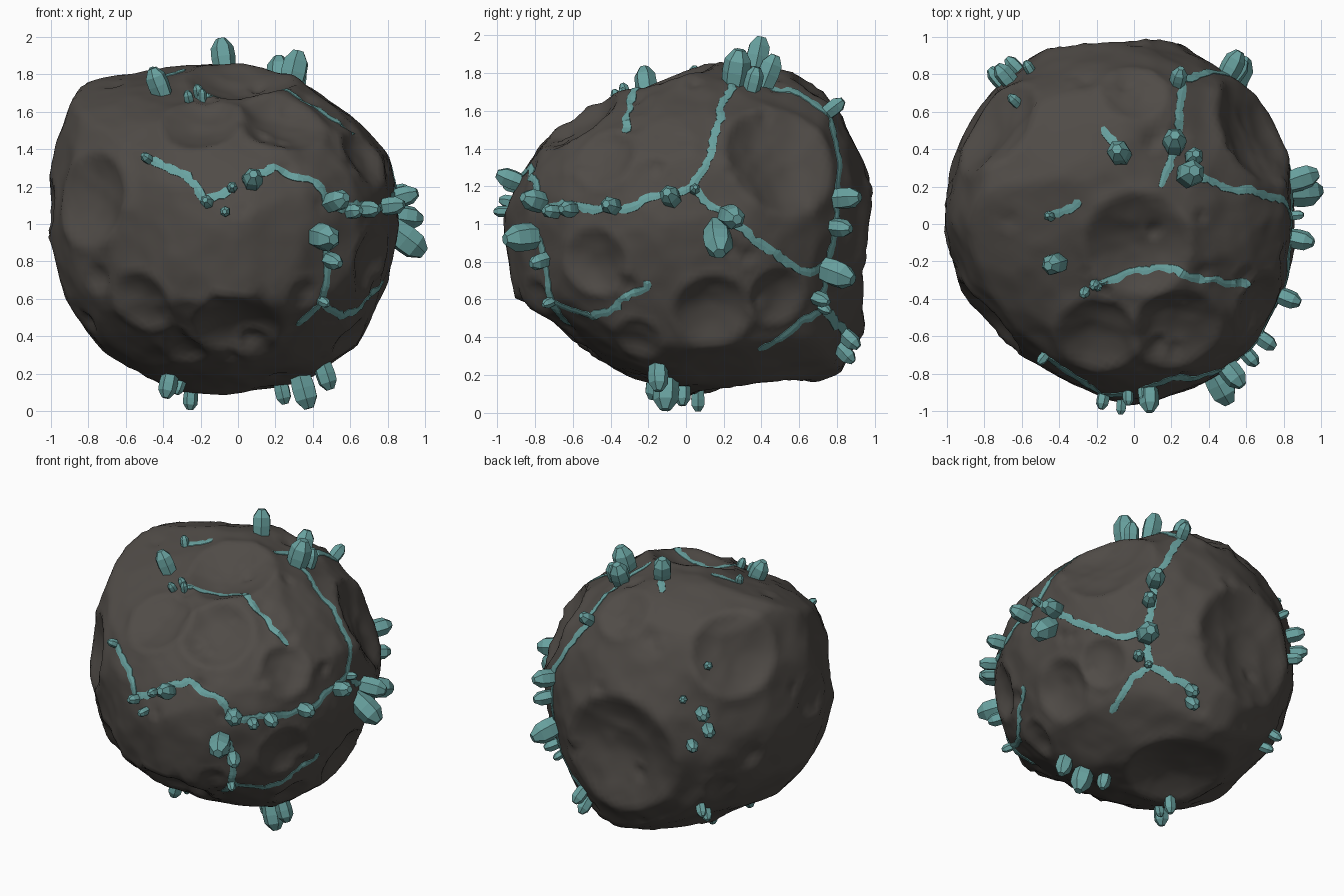
import bpy, bmesh, math, random
from mathutils import Vector, noise

if "Cube" in bpy.data.objects:
    bpy.data.objects.remove(bpy.data.objects["Cube"])

random.seed(4)
C = Vector((0, 0, 1))


def material(name, rgb):
    m = bpy.data.materials.new(name)
    m.diffuse_color = (*rgb, 1)
    m.use_nodes = True
    m.node_tree.nodes["Principled BSDF"].inputs["Base Color"].default_value = m.diffuse_color
    return m


ROCK = material("dark rock", (0.08, 0.071, 0.063))
TEAL = material("teal crystal", (0.14, 0.36, 0.35))


def direction(az, el):
    a, e = math.radians(az), math.radians(el)
    return Vector((math.cos(e) * math.cos(a), math.cos(e) * math.sin(a), math.sin(e)))


# Rock outline radii at even angles, in the front, side and top planes
def outline(radii):
    step = math.tau / len(radii)
    return [(r * math.cos(i * step), r * math.sin(i * step)) for i, r in enumerate(radii)]


FRONT = outline([.84, .86, .81, .81, .83, .92, 1.12, 1.05, 1, .98, .96, .93, .87, .89, .88, .83])
SIDE = outline([.98, .97, 1, .92, .78, .73, .79, .87, .96, .95, .83, .84, .88, .95, 1.12, 1.06])
TOP = outline([.86, .88, .91, .94, .98, 1.01, 1.01, 1.01, 1, .95, .89, .9, .95, .91, .89, .86])


def support(n):
    total = weight = 0
    for pts, i, j, k in ((FRONT, 0, 2, 1), (SIDE, 1, 2, 0), (TOP, 0, 1, 2)):
        s = math.hypot(n[i], n[j])
        if s < 1e-4:
            continue
        h = max(p[0] * n[i] + p[1] * n[j] for p in pts) / s
        w = s * s / (n[k] ** 2 + .004)
        total, weight = total + w * h, weight + w
    off_axis = 1 - max(abs(c) for c in n)
    return (1.015 + .05 * off_axis) * total / weight


# Tangent planes that wrap the rock
PLANES = []
for i in range(400):
    z = 1 - (2 * i + 1) / 400
    a, s = i * 2.399963, math.sqrt(1 - z * z)
    n = Vector((s * math.cos(a), s * math.sin(a), z))
    PLANES.append(n / support(n))


def hull(d):
    return 1 / max(n.dot(d) for n in PLANES)


# Craters: azimuth, elevation, radius
CRATERS = [(99, -10, .4), (103, -68, .33), (37, 23, .31), (213, 8, .25), (328, 24, .17), (232, -27, .18),
           (270, -38, .24), (280, 82, .28), (252, 41, .22), (292, 42, .24), (326, -13, .18), (11, -32, .2),
           (36, -25, .16), (337, -43, .13), (90, 45, .18), (145, 30, .28), (139, -23, .11), (180, 5, .16),
           (281, -50, .1), (294, -24, .1), (214, -18, .09), (150, -10, .09), (240, -50, .12)]
DENTS = []
for az, el, r in CRATERS:
    d = direction(az, el)
    DENTS.append((d * hull(d), r, .29 * r))
for i in range(50):
    d = Vector([random.gauss(0, 1) for _ in range(3)]).normalized()
    r = random.uniform(.03, .07)
    DENTS.append((d * hull(d), r, .28 * r))


def surface(d):
    d = d.normalized()
    r = hull(d)
    p = d * r
    for c, cr, depth in DENTS:
        t2 = (p - c).length_squared / (cr * cr)
        if t2 < 1:
            r += depth * (.2 * t2 * t2 - (1 - t2))  # bowl
        elif t2 < 2.5:
            r += depth * .2 * math.exp(-((math.sqrt(t2) - 1) / .22) ** 2)  # raised rim
    r += .01 * noise.noise(d * 4) + .004 * noise.noise(d * 11)
    return C + d * r


def finish(bm, name, mat):
    me = bpy.data.meshes.new(name)
    bmesh.ops.recalc_face_normals(bm, faces=bm.faces)
    bm.to_mesh(me)
    bm.free()
    me.materials.append(mat)
    bpy.context.collection.objects.link(bpy.data.objects.new(name, me))


# Rock
bm = bmesh.new()
bmesh.ops.create_icosphere(bm, subdivisions=6, radius=1)
for v in bm.verts:
    v.co = surface(v.co)
for f in bm.faces:
    f.smooth = True
finish(bm, "rock", ROCK)


# Crystals: azimuth, elevation, radius, optional lean up or down
CRYSTALS = [
    (101, 66, .065), (63, 58, .065), (42, 63, .075), (48, 57, .05), (207, 57, .06), (73, 37, .045),
    (131, 10, .05), (133, 4, .045), (127, -2, .04), (124, 15, .028), (134, 27, .03), (131, -31, .035),
    (134, -36, .035), (343, -67, .07), (342, -58, .055), (355, -75, .045), (204, -64, .05), (200, -69, .03),
    (166, -74, .04), (11, -3, .08, -.7), (15, 3, .065, -.15), (355, 9, .055), (303, 7, .06), (311, 4, .04),
    (318, 5, .045), (334, 6, .05), (298, -4, .075), (303, -12, .045), (275, 14, .055), (260, 7, .035),
    (266, 4, .03), (268, 12, .03), (234, 56, .028), (240, 60, .025),
    (58, 8, .06), (56, -1, .05), (55, -15, .075), (52, -24, .04), (75, -34, .045), (76, -38, .045)]

# Veins: azimuth and elevation of the points along each path
VEINS = [
    [(236, 22), (252, 17), (259, 7), (268, 12)],
    [(273, 15), (283, 19), (297, 15), (304, 6), (336, 5), (3, 13), (11, 27), (18, 46), (42, 63)],
    [(3, 12), (24, -5), (43, -15), (55, -15)],
    [(58, 7), (55, -15), (56, -27), (45, -38), (37, -46)],
    [(56, -27), (75, -34)],
    [(58, 7), (65, 24), (72, 36), (62, 57), (54, 74)],
    [(237, 61), (311, 66), (326, 45), (333, 35)],
    [(101, 66), (108, 56)],
    [(175, 60), (157, 69)],
    [(300, -4), (303, -16), (302, -26), (298, -38)],
    [(302, -26), (318, -34), (347, -21)]]


def crystal(bm, d, r, lean=0):
    length = 2.3 * r
    upright = .6 if abs(d.z) > .75 else 1  # top and bottom crystals stand more vertical
    axis = Vector((d.x * upright, d.y * upright, d.z + lean))
    axis += Vector([random.uniform(-.12, .12) for _ in range(3)])
    base, q = surface(d), axis.to_track_quat('Z', 'Y')
    turn, sides = random.uniform(0, 1), 6
    rings = []
    for h, k in ((-.08, .8), (length * .3, 1), (length - r * .75, .95), (length, .42)):
        rings.append([bm.verts.new(base + q @ Vector((k * r * math.cos(turn + i * math.tau / sides),
                                                      k * r * math.sin(turn + i * math.tau / sides), h)))
                      for i in range(sides)])
    for a, b in zip(rings, rings[1:]):
        for i in range(sides):
            j = (i + 1) % sides
            bm.faces.new((a[i], a[j], b[j], b[i]))
    bm.faces.new(rings[0][::-1])
    bm.faces.new(rings[-1])


bm = bmesh.new()
for az, el, *size in CRYSTALS:
    crystal(bm, direction(az, el), *size)
# A small crystal where each vein starts
for path in VEINS:
    crystal(bm, direction(*path[0]), .028)
finish(bm, "crystals", TEAL)


def vein(bm, path):
    pts = [direction(*p) for p in path]
    dirs = []
    for a, b in zip(pts, pts[1:]):
        n = max(2, round((b - a).length / .03))
        dirs += [a.lerp(b, i / n).normalized() for i in range(n)]
    dirs.append(pts[-1])
    # wander off the straight line
    dirs = [d + .03 * noise.noise_vector(d * 7) + .012 * noise.noise_vector(d * 30) for d in dirs]
    prev = None
    last = len(dirs) - 1
    for i, d in enumerate(dirs):
        side = d.cross(dirs[min(i + 1, last)] - dirs[max(i - 1, 0)]).normalized()
        w = .026 * random.uniform(.75, 1.25) * (.5 if i in (0, last) else 1)
        row = []
        for s, h in ((-1, -.015), (-.9, .004), (0, .006), (.9, .004), (1, -.015)):
            row.append(bm.verts.new(surface(d + side * w * s) + d.normalized() * h))
        if prev:
            for k in range(4):
                bm.faces.new((prev[k], prev[k + 1], row[k + 1], row[k]))
        prev = row


bm = bmesh.new()
for path in VEINS:
    vein(bm, path)
finish(bm, "veins", TEAL)
